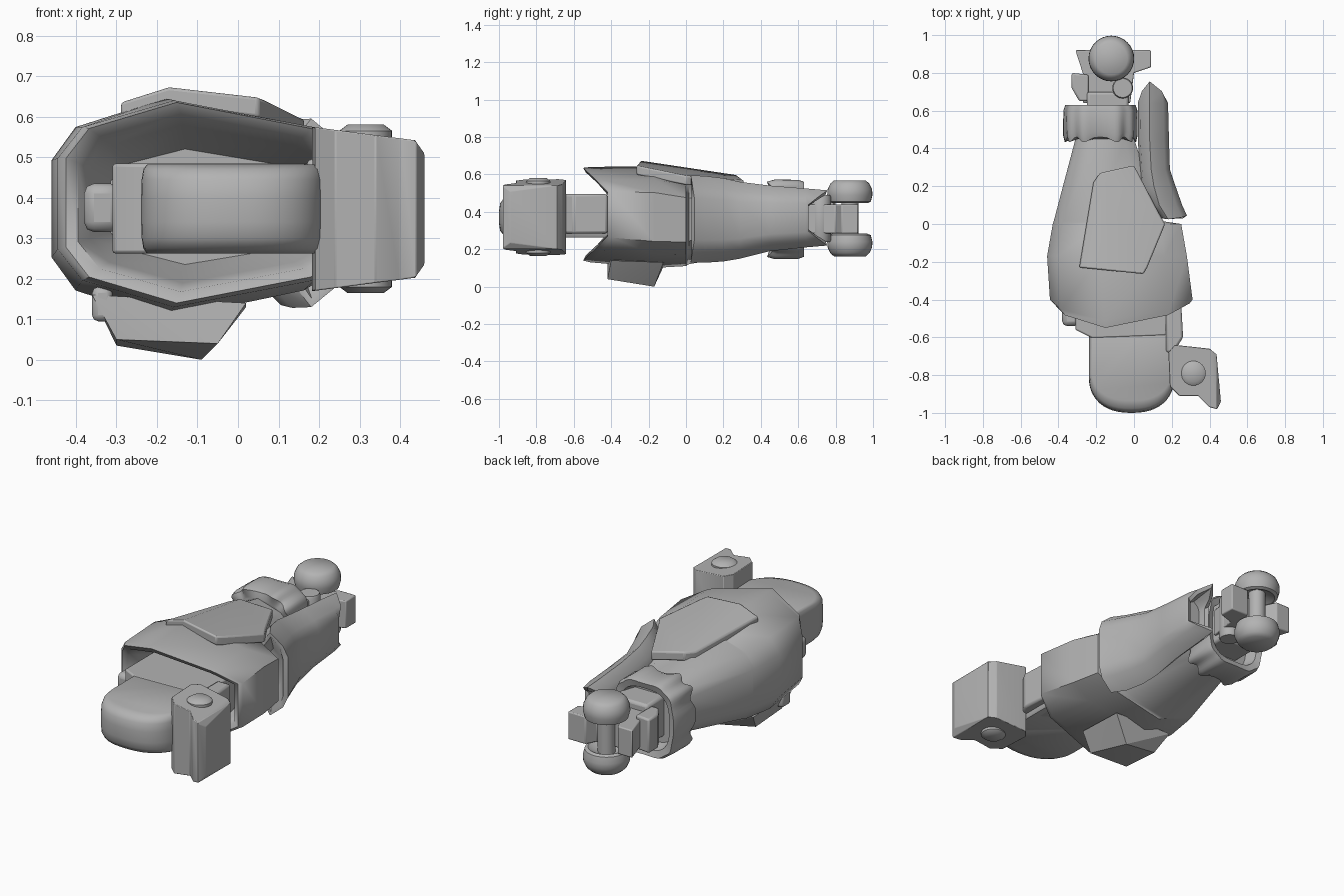
import bpy, bmesh, math

old = bpy.data.objects.get("Cube")
if old:
    bpy.data.objects.remove(old, do_unlink=True)

grey = bpy.data.materials.new("mid_grey")
grey.use_nodes = True
grey.diffuse_color = (0.45, 0.45, 0.45, 1)
grey.node_tree.nodes["Principled BSDF"].inputs["Base Color"].default_value = (0.45, 0.45, 0.45, 1)


def finish(name, bm, bevel=0.0, angle=35):
    bmesh.ops.recalc_face_normals(bm, faces=bm.faces)
    mesh = bpy.data.meshes.new(name)
    bm.to_mesh(mesh)
    bm.free()
    mesh.materials.append(grey)
    obj = bpy.data.objects.new(name, mesh)
    bpy.context.collection.objects.link(obj)
    if bevel:
        mod = obj.modifiers.new("Bevel", "BEVEL")
        mod.width, mod.segments = bevel, 2
        mod.limit_method = "ANGLE"
    bpy.ops.object.select_all(action="DESELECT")
    obj.select_set(True)
    bpy.context.view_layer.objects.active = obj
    bpy.ops.object.shade_smooth_by_angle(angle=math.radians(angle))
    return obj


def loft(name, rings, angle=35):
    """Skin closed rings and cap both ends."""
    bm = bmesh.new()
    loops = [[bm.verts.new(p) for p in ring] for ring in rings]
    n = len(loops[0])
    for a, b in zip(loops, loops[1:]):
        for i in range(n):
            j = (i + 1) % n
            bm.faces.new((a[i], a[j], b[j], b[i]))
    bm.faces.new(loops[0])
    bm.faces.new(loops[-1])
    return finish(name, bm, 0, angle)


def prism(name, outline, bottom, top, bevel=0.015, folds=()):
    """Upright prism whose top and bottom heights follow functions of x and y."""
    bm = bmesh.new()
    face = bm.faces.new([bm.verts.new((x, y, 0)) for x, y in outline])
    ext = bmesh.ops.extrude_face_region(bm, geom=[face])
    for v in ext["geom"]:
        if isinstance(v, bmesh.types.BMVert):
            v.co.z = 1
    for x in folds:
        bmesh.ops.bisect_plane(bm, geom=bm.verts[:] + bm.edges[:] + bm.faces[:],
                               plane_co=(x, 0, 0), plane_no=(1, 0, 0))
    for v in bm.verts:
        height = top if v.co.z > 0.5 else bottom
        v.co.z = height(v.co.x, v.co.y) if callable(height) else height
    return finish(name, bm, bevel)


def box(name, x, y, z, bevel=0.015):
    return prism(name, [(x[0], y[0]), (x[1], y[0]), (x[1], y[1]), (x[0], y[1])], z[0], z[1], bevel)


def turned(name, x, y, profile, n=32):
    """Part turned about an upright axis from (radius, height) pairs."""
    turns = [math.tau * i / n for i in range(n)]
    return loft(name, [[(x + r * math.cos(a), y + r * math.sin(a), z) for a in turns]
                       for r, z in profile], 45)


def hull(name, points):
    bm = bmesh.new()
    for p in points:
        bm.verts.new(p)
    bmesh.ops.convex_hull(bm, input=bm.verts[:])
    return finish(name, bm, 0, 20)


# Armour cross-section, as fractions of width and height
HALF = [(0, .72), (.08, .87), (.38, 1), (.84, .87), (1, .74)]
SECTION = HALF + [(u, 1 - v) for u, v in reversed(HALF)]


def armour(y, x0, x1, z0, z1, vee=0.0):
    return [(x0 + u * (x1 - x0),
             y + vee * min(1, (1 - abs(2 * v - 1)) / .5),
             z0 + v * (z1 - z0)) for u, v in SECTION]


# Main shin shell with a tapering hollow behind its notched front mouth
loft("shin_shell", [
    armour(-.25, -.315, .17, .235, .52),
    armour(-.43, -.365, .235, .19, .58, .07),
    armour(-.535, -.395, .27, .168, .61, .12),
    armour(-.55, -.425, .295, .14, .635, .13),
    armour(-.51, -.445, .31, .13, .64, .11),
    armour(-.17, -.46, .28, .10, .645),
    armour(0, -.43, .25, .11, .605),
    armour(.015, -.425, .15, .12, .60),
    armour(.45, -.31, .0, .20, .525)], 50)

# Outer calf guard with a forked, hollow rear end
loft("calf_guard", [
    armour(.10, .12, .20, .24, .47),
    armour(.03, .135, .26, .15, .57),
    armour(.025, .12, .28, .13, .595, .02),
    armour(.10, .06, .255, .128, .592),
    armour(.20, .035, .22, .135, .58),
    armour(.29, .03, .19, .15, .56),
    armour(.45, .02, .185, .19, .54),
    armour(.64, .02, .18, .21, .525),
    armour(.755, .03, .17, .22, .515, -.10),
    armour(.745, .05, .15, .245, .49, -.10),
    armour(.60, .05, .15, .26, .47)], 50)


# Raised plate folded along the shin
def plate_top(x, y):
    d = x + .17
    return .637 - .15 * y - (.13 * d if d > 0 else -.30 * d)


prism("shin_plate", [(-.29, -.23), (.05, -.265), (.07, -.23), (.165, .0), (.13, .06),
                     (.0, .31), (-.18, .27), (-.215, .22)],
      lambda x, y: plate_top(x, y) - .05, plate_top, .008, (-.17,))

# Faceted fin under the shin, with a small side tab
hull("under_fin", [(-.30, -.42, .05), (-.30, -.19, .035), (-.09, -.17, 0), (-.05, -.42, .04),
                   (-.36, -.42, .16), (.02, -.40, .14), (.02, -.12, .13), (-.34, -.11, .13)])
box("fin_tab", (-.36, -.31), (-.42, -.34), (.095, .18))

# Rounded knee block, softened most along its front rim
arc = [math.pi + math.pi * i / 24 for i in range(25)]
knee = [(math.copysign(.226 * abs(math.cos(a)) ** .85, math.cos(a)),
         -.21 - .19 * abs(math.sin(a)) ** .9) for a in arc] + [(.226, .2), (-.226, .2)]
LAYERS = [(.84, .262), (.94, .275), (.985, .30), (1, .34), (1, .40),
          (.985, .445), (.94, .47), (.84, .482)]
loft("knee_block", [[(-.013 + x * (.6 + .4 * s), -.60 + y * s, z) for x, y in knee]
                    for s, z in LAYERS], 50)

# Knee hinge, its bolt and the link to the side block
prism("knee_hinge", [(-.31, -.56), (-.22, -.605), (.17, -.59), (.19, -.24), (-.31, -.24)],
      .262, .484, .008)
box("hinge_bolt", (-.38, -.29), (-.54, -.42), (.315, .435), .025)
prism("side_link", [(.17, -.68), (.21, -.68), (.26, -.60), (.25, -.42), (.17, -.42)],
      .285, .495, .012)


# Side block with a bolt head above and below
def side_half(x):
    return .203 - .13 * (x - .18) - 1.3 * max(0, x - .437)


prism("side_block", [(.215, -.64), (.40, -.66), (.437, -.69), (.46, -.94), (.44, -.98),
                     (.40, -.97), (.34, -.91), (.24, -.91), (.19, -.86), (.182, -.68)],
      lambda x, y: .372 - side_half(x), lambda x, y: .372 + side_half(x), .005, (.437,))
turned("side_bolt", .315, -.79, [(.045, .165), (.065, .18), (.065, .565), (.045, .58)])

# Scalloped ankle cuff
N = 80


def cuff_ring(y, size, wave, shift=0.0):
    ring = []
    for i in range(N):
        a = math.tau * i / N
        c, s = math.cos(a), math.sin(a)
        r = size * (1 + wave * math.cos(10 * a))
        x = math.copysign(abs(c) ** .65, c)
        z = math.copysign(abs(s) ** .65, s)
        ring.append((-.178 + .195 * r * x, y - shift * math.cos(10 * a), .36 + .215 * r * z))
    return ring


loft("ankle_cuff", [cuff_ring(.45, .75, 0), cuff_ring(.447, .94, .03, .014),
                    cuff_ring(.48, .985, .03, .008), cuff_ring(.60, .99, .015),
                    cuff_ring(.63, .94, .015), cuff_ring(.62, .78, 0), cuff_ring(.55, .7, 0)], 50)

# Ankle bracket with two wings around a recessed post
prism("ankle_bracket", [(-.31, .92), (-.265, .78), (-.27, .64), (-.02, .64), (.0, .80),
                        (.09, .83), (.09, .92), (-.02, .92), (-.05, .86), (-.19, .86),
                        (-.22, .92)], .285, .44, .006)
prism("ankle_lug", [(-.33, .80), (-.33, .72), (-.29, .65), (-.24, .65), (-.24, .79)], .27, .46, .01)
box("ankle_core", (-.25, -.03), (.50, .70), (.25, .48))
turned("ankle_pin", -.06, .72, [(.05, .24), (.055, .25), (.055, .48), (.05, .49)])

# Paired round caps, dished on their facing sides
CAP = [(.04, .11), (.095, .082), (.112, .09), (.121, .125), (.119, .155), (.105, .185), (.085, .203)]
for name, side in (("upper_cap", 1), ("lower_cap", -1)):
    turned(name, -.12, .876, [(r, .365 + side * h) for r, h in CAP])
turned("cap_post", -.12, .876, [(.045, .22), (.045, .51)])
